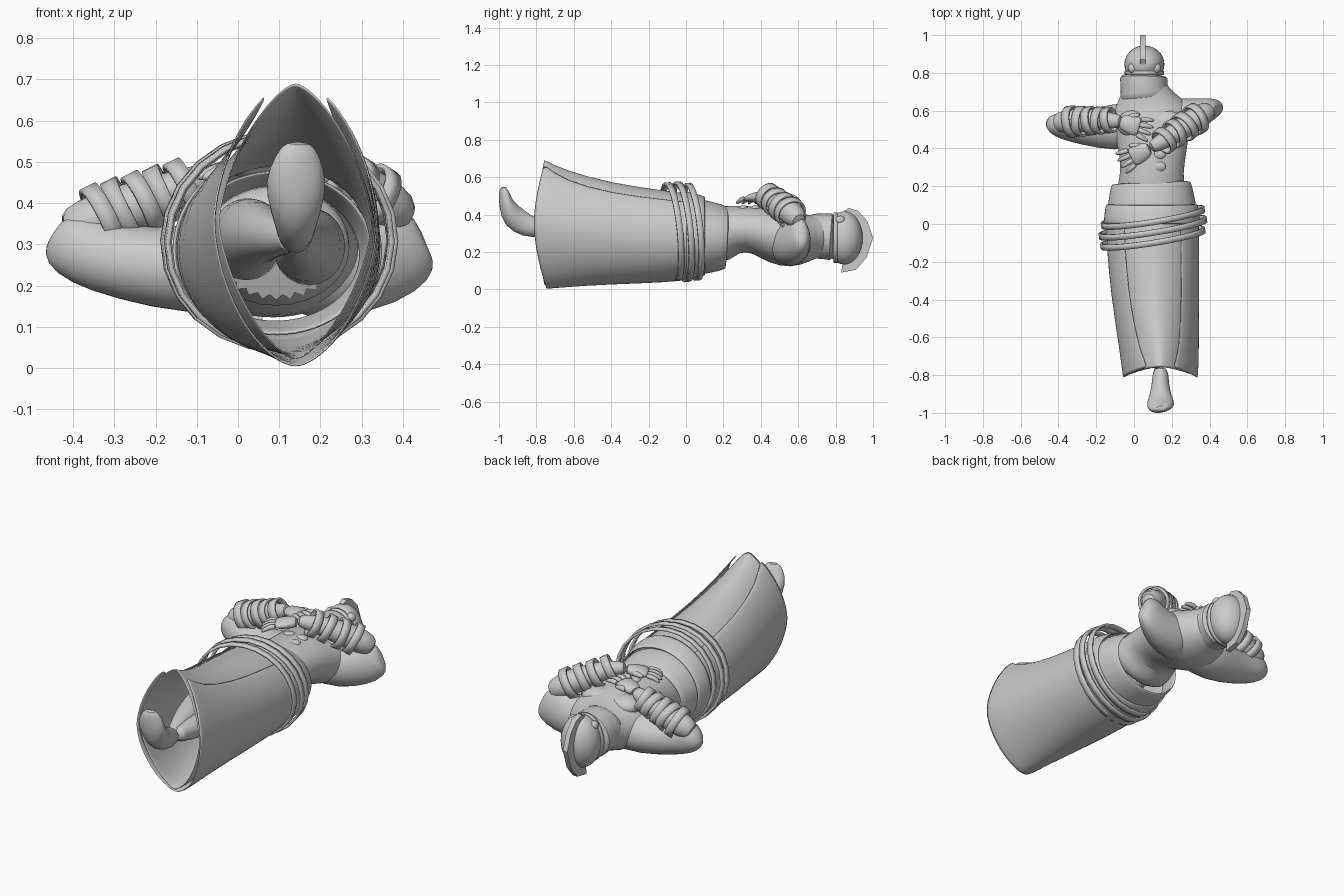
import bpy, bmesh, math
from mathutils import Vector


def finish(name, bm, thick=0, sub=0, angle=50):
    bmesh.ops.recalc_face_normals(bm, faces=bm.faces)
    me = bpy.data.meshes.new(name)
    bm.to_mesh(me)
    bm.free()
    ob = bpy.data.objects.new(name, me)
    bpy.context.collection.objects.link(ob)
    bpy.ops.object.select_all(action='DESELECT')
    ob.select_set(True)
    bpy.context.view_layer.objects.active = ob
    bpy.ops.object.shade_smooth_by_angle(angle=math.radians(angle))
    if thick:
        m = ob.modifiers.new("thickness", 'SOLIDIFY')
        m.thickness = thick
    if sub:
        ob.modifiers.new("smooth", 'SUBSURF').levels = sub
        ob.modifiers["smooth"].render_levels = sub
    return ob


def loft(name, secs, n=20, caps=True, thick=0, sub=1, axis=None):
    """Sections: x, y, z, half width, half height [, roundness, end bend, front gap]"""
    bm = bmesh.new()
    pts = [Vector(s[:3]) for s in secs]
    rings, gapped = [], False
    for k, s in enumerate(secs):
        a, b = s[3:5]
        p, bend, gap = (list(s[5:]) + [2, 0, 0][len(s) - 5:])
        gapped = gap > 0
        t = (pts[min(k + 1, len(pts) - 1)] - pts[max(k - 1, 0)]).normalized()
        t = Vector(axis) if axis else t
        side = t.cross(Vector((0, 0, 1))).normalized()
        up = side.cross(t)
        ring = []
        for i in range(n + 1 if gapped else n):
            w = gap + (2 * math.pi - 2 * gap) * i / n
            u, v = math.sin(w), math.cos(w)
            x = math.copysign(abs(u) ** (2 / p), u)
            y = math.copysign(abs(v) ** (2 / p), v)
            ring.append(bm.verts.new(pts[k] + side * a * x + up * b * y
                                     + t * bend * v * v))
        rings.append(ring)
    for r, q in zip(rings, rings[1:]):
        m = len(r)
        for i in range(m - 1 if gapped else m):
            j = (i + 1) % m
            bm.faces.new((r[i], r[j], q[j], q[i]))
    if caps and not gapped:
        bm.faces.new(rings[0])
        bm.faces.new(rings[-1])
    return finish(name, bm, thick, sub)


def band(name, centre, axis, a, b, width, thick=0.012):
    c, h = Vector(centre), Vector(axis).normalized() * width / 2
    return loft(name, [(*(c - h), a, b), (*(c + h), a, b)], 24, False, thick, 0)


def ball(name, c, r, seg=16):
    bm = bmesh.new()
    bmesh.ops.create_uvsphere(bm, u_segments=seg, v_segments=seg // 2 + 2, radius=1)
    for v in bm.verts:
        v.co = Vector([v.co[i] * r[i] + c[i] for i in range(3)])
    return finish(name, bm)


# long skirt: open-fronted outer cloth over a closed inner cloth
back = (0, 1, 0)
loft("outer_skirt", [
    (.14, -.82, .355, .20, .355, 1.7, .07, .39),
    (.135, -.68, .332, .21, .322, 1.75, .02, .60),
    (.112, -.4, .302, .232, .275, 1.9, 0, .66),
    (.10, -.1, .285, .248, .25, 2, 0, .66),
    (.095, .08, .285, .245, .225, 2, 0, .65)], 36, False, .008, axis=back)
loft("inner_skirt", [
    (.14, -.81, .357, .188, .34, 1.5, .05),
    (.135, -.68, .335, .20, .308, 1.6, .02),
    (.112, -.4, .302, .224, .266, 1.85),
    (.10, -.1, .285, .238, .242),
    (.095, .1, .285, .23, .215)], 36, False, .006, axis=back)

# sash around the waist and loose hoops
loft("lower_sash", [(.095, .0, .285, .258, .243), (.095, .06, .285, .252, .226),
                    (.095, .105, .285, .245, .212)], 32, False, .012)
loft("upper_sash", [(.095, .07, .28, .24, .205), (.093, .15, .278, .226, .188),
                    (.09, .22, .275, .212, .168)], 32, False, .012)
tilt = (-.16, 1, .1)
for y, a, b in ((-.075, .281, .265), (-.02, .29, .27), (.035, .278, .262)):
    band("hip_hoop", (.10, y, .308), tilt, a, b, .032)

# torso, neck scarf
loft("torso", [
    (.095, .12, .28, .19, .15), (.09, .20, .30, .18, .15),
    (.095, .27, .325, .165, .125), (.1, .38, .32, .178, .125),
    (.095, .48, .285, .20, .15), (.085, .57, .262, .23, .152),
    (.07, .64, .275, .18, .128), (.06, .70, .285, .125, .112),
    (.055, .78, .285, .105, .11)], 28)
loft("neck_scarf", [
    (.06, .64, .285, .15, .12), (.055, .70, .285, .122, .12),
    (.052, .735, .283, .128, .124), (.052, .755, .283, .124, .122),
    (.052, .775, .28, .13, .128), (.053, .795, .28, .105, .112)], 28)
for x in (0, .17):
    ball("chest_muscle", (x, .53, .375), (.09, .075, .05))
for x, y in ((.135, .305), (.135, .37), (.06, .37)):
    ball("belly_muscle", (x, y, .434), (.034, .028, .015), 12)

# helmeted head with crest and goggles
ball("head", (.055, .845, .275), (.106, .1, .142), 28)
band("helmet_rim", (.055, .80, .275), back, .105, .135, .022)
for x in (-.005, .115):
    ball("goggle", (x, .825, .37), (.028, .028, .024))
bm = bmesh.new()
outline = [(.845, .42), (.87, .435), (.92, .42), (.97, .365), (1.0, .275), (.965, .17),
           (.91, .105), (.83, .09), (.835, .13), (.9, .18), (.925, .28), (.89, .37)]
f = bm.faces.new([bm.verts.new((.032, y, z)) for y, z in outline])
ext = bmesh.ops.extrude_face_region(bm, geom=[f])
for v in ext["geom"]:
    if isinstance(v, bmesh.types.BMVert):
        v.co.x += .028
finish("helmet_crest", bm, angle=30)

# arms: upper arm, forearm, wrapped bands
upper = {
    "left": [(.08, .53, .25, .13, .12), (-.12, .51, .235, .125, .108),
             (-.28, .51, .255, .09, .09), (-.38, .52, .285, .072, .085),
             (-.425, .53, .315, .055, .075), (-.447, .535, .33, .025, .04)],
    "right": [(.08, .54, .25, .13, .128), (.25, .56, .24, .11, .12),
              (.35, .59, .262, .078, .115), (.405, .61, .30, .058, .11),
              (.43, .615, .325, .04, .08), (.445, .615, .33, .018, .04)]}
fore = {
    "left": [(-.425, .535, .33, .04, .04), (-.38, .54, .345, .066, .066),
             (-.24, .55, .395, .064, .064), (-.12, .55, .445, .042, .042),
             (-.06, .54, .475, .036, .03)],
    "right": [(.415, .61, .36, .04, .04), (.37, .585, .39, .068, .068),
              (.26, .51, .45, .064, .064), (.15, .435, .50, .042, .042),
              (.08, .40, .505, .036, .03)]}
for s, n in (("left", 5), ("right", 4)):
    loft(s + "_upper_arm", upper[s])
    loft(s + "_forearm", fore[s], 16)
    a, b = Vector(fore[s][1][:3]), Vector(fore[s][3][:3])
    for i in range(n):
        t = .2 + .75 * i / (n - 1)
        r = .085 - .004 * i
        ax = (b - a) + Vector((0, .03 * (-1) ** i, .03))
        band(s + "_arm_band", a.lerp(b, t), ax, r, r, .042)


# hands laid on the chest
def hand(name, wrist, knuckle, spread, sign):
    w, k = Vector(wrist), Vector(knuckle)
    d = (k - w).normalized()
    across = d.cross(Vector((0, 0, 1))).normalized()
    loft(name + "_palm", [(*w, .034, .026), (*w.lerp(k, .5), .052, .03),
                          (*k, .055, .022), (*(k + d * .012), .045, .014)], 14)
    for i in range(4):
        o = (i - 1.5)
        p = k + across * o * .027
        e = d + across * o * spread
        tip = p + e * (.09 - .008 * abs(o))
        mid = p.lerp(tip, .5) + Vector((0, 0, .004))
        loft(name + "_finger", [(*p, .016, .016), (*mid, .015, .015),
                                (*(tip - Vector((0, 0, .018))), .009, .009)], 8)
    p = w.lerp(k, .4) + across * sign * .035
    q = p + d * .06 + across * sign * .03
    loft(name + "_thumb", [(*p, .018, .018), (*p.lerp(q, .5), .016, .016),
                           (*q, .009, .009)], 8)


hand("left_hand", (-.08, .545, .465), (.02, .515, .485), .15, -1)
hand("right_hand", (.09, .405, .50), (-.005, .355, .485), .15, 1)

# legs inside the skirt, one visible upturned foot
loft("near_leg", [(.18, .12, .29, .1, .11), (.165, -.25, .30, .085, .09),
                  (.155, -.5, .305, .06, .065), (.14, -.78, .32, .04, .045)])
loft("far_leg", [(.02, .12, .30, .1, .11), (.02, -.25, .32, .09, .095),
                 (.04, -.45, .33, .075, .08), (.09, -.65, .32, .05, .05),
                 (.13, -.78, .315, .025, .035)])
loft("foot", [(.14, -.75, .32, .042, .045), (.14, -.85, .335, .045, .062),
              (.14, -.925, .385, .062, .07), (.14, -.96, .45, .08, .042),
              (.145, -.975, .52, .055, .026), (.145, -.977, .55, .03, .015)], 18)
